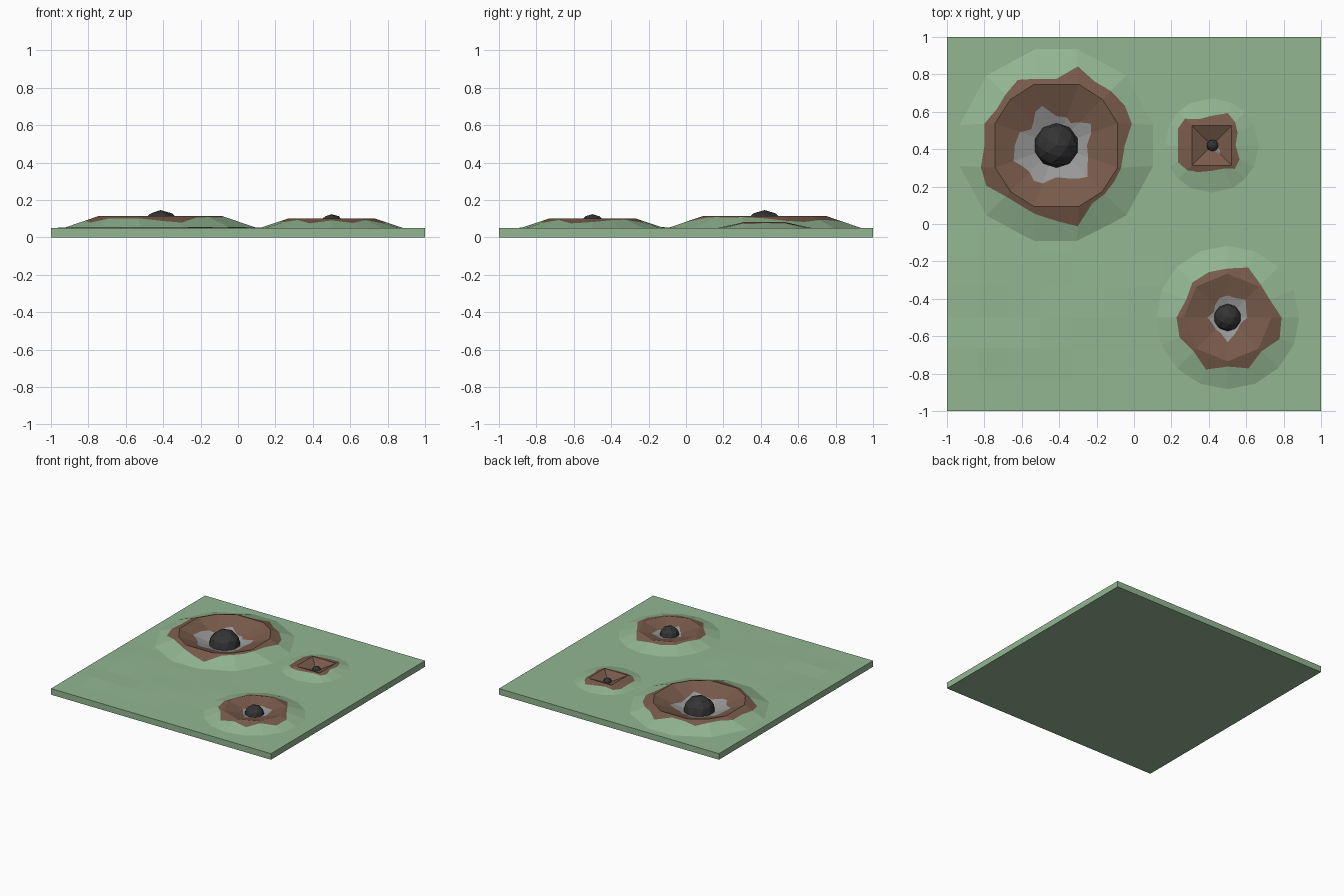
import bpy, bmesh, random
from math import sin, cos, radians, hypot
from mathutils import Vector

if "Cube" in bpy.data.objects:
    bpy.data.objects.remove(bpy.data.objects["Cube"])

random.seed(4)


def material(name, rgb):
    m = bpy.data.materials.new(name)
    m.diffuse_color = (*rgb, 1)
    m.use_nodes = True
    m.node_tree.nodes["Principled BSDF"].inputs["Base Color"].default_value = m.diffuse_color
    return m


GRASS = material("grass", (0.29, 0.47, 0.29))
DIRT = material("dirt", (0.19, 0.105, 0.07))
ASH = material("ash", (0.32, 0.32, 0.32))
STONE = material("stone", (0.035, 0.035, 0.035))


def add_object(name, bm, *mats):
    me = bpy.data.meshes.new(name)
    bm.to_mesh(me)
    bm.free()
    for m in mats:
        me.materials.append(m)
    ob = bpy.data.objects.new(name, me)
    bpy.context.collection.objects.link(ob)
    return ob


def polygon(angles, radius, per_side):
    """Points of a closed polygon, each side split into per_side steps."""
    c = [Vector((cos(radians(a)), sin(radians(a)))) * radius for a in angles]
    return [c[i].lerp(c[(i + 1) % len(c)], k / per_side)
            for i in range(len(c)) for k in range(per_side)]


# ground slab: gridded top with slight bumps in one corner
bm = bmesh.new()
bmesh.ops.create_grid(bm, x_segments=12, y_segments=12, size=1)
border = [e for e in bm.edges if e.is_boundary]
skirt = bmesh.ops.extrude_edge_only(bm, edges=border)["geom"]
low = {v for v in skirt if isinstance(v, bmesh.types.BMVert)}
for v in bm.verts:
    v.co.z = 0 if v in low else 0.05
    if v not in low and -0.9 < v.co.x < 0.05 and -0.9 < v.co.y < -0.15:
        v.co.z += random.uniform(-0.001, 0.007)
bmesh.ops.contextual_create(bm, geom=[e for e in bm.edges if e.is_boundary])
bmesh.ops.recalc_face_normals(bm, faces=bm.faces)
ground = add_object("ground", bm, GRASS)


def crater(name, centre, rim, rim_z, outer, floor_z, flat, dirt, ash):
    """Mound, jagged dirt band, rim, bowl and ash floor as one ringed surface."""
    def bowl_z(s):
        return floor_z + (rim_z - floor_z) * max(0, (s - flat) / (1 - flat))

    n = len(rim)
    rings = [[(*p, 0.0495) for p in outer],
             [(*r.lerp(o, t), rim_z + (0.0495 - rim_z) * t)
              for r, o, t in zip(rim, outer, dirt)],
             [(*p, rim_z) for p in rim],
             [(*(p * s), bowl_z(s)) for p, s in zip(rim, ash)]]
    mats = [0, 1, 1]
    if flat:
        rings.append([(*(p * flat), floor_z) for p in rim])
        mats.append(2)
    bm = bmesh.new()
    off = Vector((*centre, 0))
    vs = [[bm.verts.new(Vector(p) + off) for p in r] for r in rings]
    for a, b, m in zip(vs, vs[1:], mats):
        for i in range(n):
            j = (i + 1) % n
            bm.faces.new((a[i], a[j], b[j], b[i])).material_index = m
    mid = bm.verts.new(off + Vector((0, 0, floor_z)))
    for i in range(n):
        bm.faces.new((vs[-1][i], vs[-1][(i + 1) % n], mid)).material_index = 2
    return add_object(name, bm, GRASS, DIRT, ASH)


def ring_like(points, radius):
    return [p.normalized() * radius for p in points]


# large twelve-sided crater
quads = [q + a for q in (0, 90, 180, 270) for a in (20, 45, 70)]
wide = [q + a for q in (0, 90, 180, 270) for a in (12, 45, 78)]
crater("large_crater", (-0.415, 0.42), polygon(quads, 0.348, 2), 0.115,
       polygon(wide, 0.53, 2), 0.03, 0.34,
       [.4, .5, .35, .35, .5, .15, .15, .4, .2, .2, .3, .3,
        .4, .55, .2, .2, .2, .4, .55, .15, .1, .15, .1, .2],
       [.57, .64, .5, .42, .46, .48, .65, .62, .5, .47, .6, .68,
        .7, .62, .58, .66, .62, .52, .54, .62, .68, .58, .52, .5])

# medium eight-sided crater
rim = polygon(range(0, 360, 45), 0.235, 2)
crater("medium_crater", (0.5, -0.5), rim, 0.1, ring_like(rim, 0.385), 0.056, 0.3,
       [.36, .17, .1, .43, .18, .27, .2, .14, .25, .36, .14, .5, .18, .46, .14, .5],
       [.45, .5, .58, .52, .5, .52, .4, .36, .46, .4, .38, .42, .56, .45, .35, .36])

# small square crater
rim = polygon((45, 135, 225, 315), 0.15, 4)
crater("small_crater", (0.415, 0.42), rim, 0.082, ring_like(rim, 0.255), 0.03, 0,
       [.26, .55, .35, .28, .5, .6, .5, .6, .35, .3, .2, .15, .25, .35, .15, .27],
       [.1] * 11 + [.25, .45, .4, .15, .1])

# hollows in the slab under the bowls
for name, x, y, r, z in (("large_cutter", -0.415, 0.42, 0.40, 0.01),
                         ("small_cutter", 0.415, 0.42, 0.14, 0.01)):
    bm = bmesh.new()
    bmesh.ops.create_cone(bm, cap_ends=True, segments=12, radius1=r, radius2=r, depth=0.2)
    bmesh.ops.translate(bm, verts=bm.verts, vec=(x, y, z + 0.1))
    cutter = add_object(name, bm)
    cutter.hide_render = True
    cutter.hide_viewport = True
    cutter.display_type = 'WIRE'
    mod = ground.modifiers.new(name, 'BOOLEAN')
    mod.operation = 'DIFFERENCE'
    mod.solver = 'EXACT'
    mod.object = cutter

# boulders in the craters
for name, co, r in (("large_boulder", (-0.415, 0.42, 0.026), 0.12),
                    ("medium_boulder", (0.5, -0.5, 0.05), 0.074),
                    ("small_boulder", (0.42, 0.42, 0.04), 0.032)):
    bm = bmesh.new()
    bmesh.ops.create_icosphere(bm, subdivisions=2, radius=r)
    for v in bm.verts:
        v.co = v.co + Vector(co)
        v.co.z = max(v.co.z, 0.005)
    add_object(name, bm, STONE)
